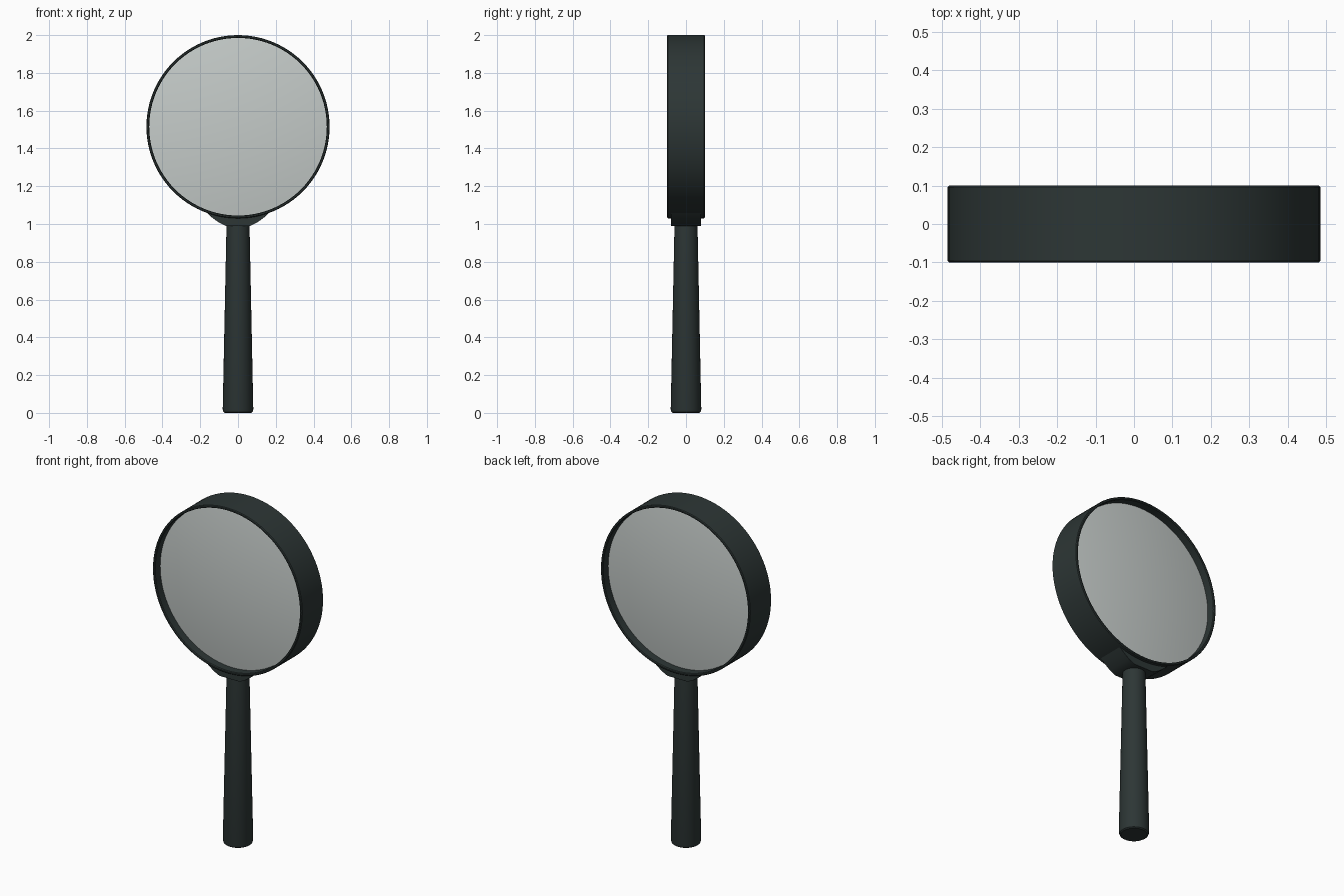
import bpy, bmesh
from math import sin, cos, pi, radians
from mathutils import Matrix, Vector

cube = bpy.data.objects.get("Cube")
if cube:
    bpy.data.objects.remove(cube)

CENTRE_Z = 1.515
TO_RING = Matrix.Translation((0, 0, CENTRE_Z)) @ Matrix.Rotation(pi / 2, 4, 'X')


def material(name, colour, roughness):
    mat = bpy.data.materials.new(name)
    mat.use_nodes = True
    mat.diffuse_color = (*colour, 1)
    bsdf = mat.node_tree.nodes["Principled BSDF"]
    bsdf.inputs["Base Color"].default_value = (*colour, 1)
    bsdf.inputs["Roughness"].default_value = roughness
    return mat


def finish(name, bm, mat, angle=35):
    bmesh.ops.remove_doubles(bm, verts=bm.verts, dist=1e-5)
    bmesh.ops.recalc_face_normals(bm, faces=bm.faces)
    mesh = bpy.data.meshes.new(name)
    bm.to_mesh(mesh)
    bm.free()
    mesh.materials.append(mat)
    obj = bpy.data.objects.new(name, mesh)
    bpy.context.collection.objects.link(obj)
    bpy.ops.object.select_all(action='DESELECT')
    obj.select_set(True)
    bpy.context.view_layer.objects.active = obj
    bpy.ops.object.shade_smooth_by_angle(angle=radians(angle))
    return obj


def lathe(name, profile, mat, steps, closed=False, matrix=Matrix()):
    """Spin a (radius, height) profile around z, then place it."""
    bm = bmesh.new()
    verts = [bm.verts.new((r, 0, h)) for r, h in profile]
    pairs = list(zip(verts, verts[1:])) + ([(verts[-1], verts[0])] if closed else [])
    edges = [bm.edges.new(p) for p in pairs]
    bmesh.ops.spin(bm, geom=verts + edges, cent=(0, 0, 0), axis=(0, 0, 1),
                   angle=2 * pi, steps=steps, use_duplicate=False)
    bm.transform(matrix)
    return finish(name, bm, mat)


dark = material("dark green grey", (0.026, 0.037, 0.036), 0.5)
glass = material("pale glass", (0.56, 0.6, 0.585), 0.3)

# Deep rim with softened edges
rim = [(0.47, -0.096), (0.474, -0.1), (0.481, -0.1), (0.485, -0.096)]
rim += [(r, -h) for r, h in reversed(rim)]
lathe("rim", rim, dark, 96, closed=True, matrix=TO_RING)

# Lens bulging on both faces, recessed inside the rim
EDGE, BULGE, RADIUS = 0.05, 0.035, 0.472
dome = [(RADIUS * i / 12, EDGE + BULGE * (1 - (i / 12) ** 2)) for i in range(13)]
lens = dome + [(r, -h) for r, h in reversed(dome)]
lathe("lens", lens, glass, 96, matrix=TO_RING)

# Tapered round handle
handle = [(0, 0), (0.07, 0), (0.077, 0.005), (0.081, 0.018), (0.061, 0.99), (0.061, 1.02), (0, 1.02)]
lathe("handle", handle, dark, 48)

# Saddle joining handle and rim: rounded below, following the rim above
half = [(0.065, 0.99), (0.1, 1.007), (0.135, 1.032), (0.165, 1.06), (0.18, 1.075)]
lower = [(-x, z) for x, z in reversed(half)] + half
upper = []
for i in range(13):
    a = radians(21 - 3.5 * i)
    upper.append((0.478 * sin(a), CENTRE_Z - 0.478 * cos(a)))
bm = bmesh.new()
face = bm.faces.new([bm.verts.new((x, -0.079, z)) for x, z in lower + upper])
result = bmesh.ops.extrude_face_region(bm, geom=[face])
moved = [v for v in result["geom"] if isinstance(v, bmesh.types.BMVert)]
bmesh.ops.translate(bm, verts=moved, vec=Vector((0, 0.158, 0)))
saddle = finish("saddle", bm, dark)
bevel = saddle.modifiers.new("soft edges", 'BEVEL')
bevel.width = 0.006
bevel.segments = 2
bevel.limit_method = 'ANGLE'
bevel.angle_limit = radians(50)
